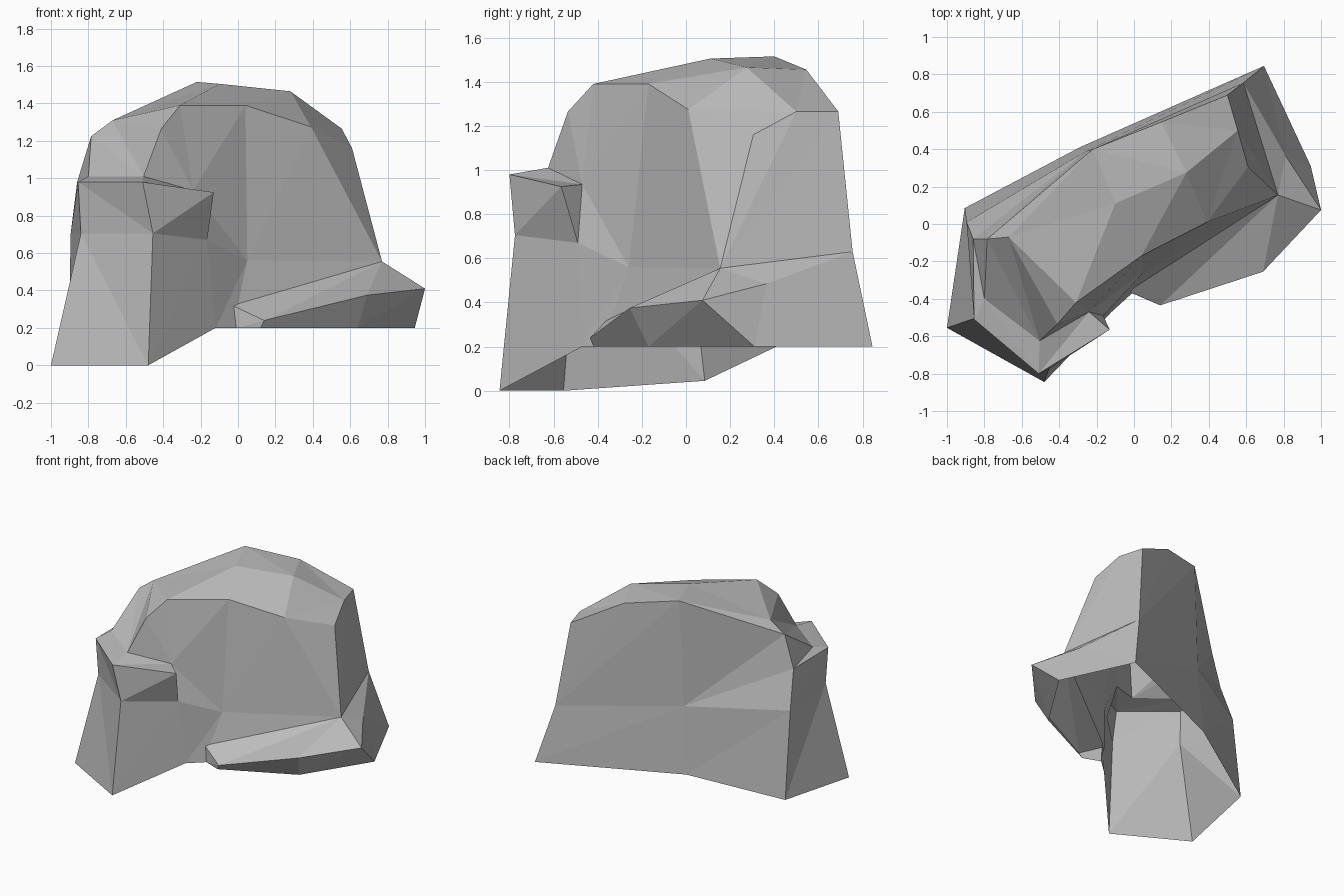
import bpy
import bmesh
from mathutils import Vector

start_cube = bpy.data.objects.get("Cube")
if start_cube:
    bpy.data.objects.remove(start_cube, do_unlink=True)

# One plain grey for the whole shell
grey = bpy.data.materials.new("plain_grey")
grey.use_nodes = True
grey_value = (0.5, 0.5, 0.5, 1)
grey.diffuse_color = grey_value
grey.node_tree.nodes["Principled BSDF"].inputs["Base Color"].default_value = grey_value

core = Vector((-0.1, 0.1, 0.2))


def add_triangle(bm, corners):
    """Add one facet that looks away from the core, skipping collapsed ones."""
    if len(set(corners)) < 3:
        return
    a, b, c = (Vector(p) for p in corners)
    outward = (a + b + c) / 3 - core
    if (b - a).cross(c - a).dot(outward) < 0:
        b, c = c, b
    bm.faces.new([bm.verts.new(p) for p in (a, b, c)])


def build_part(name, *strips):
    """Loft flat facets between pairs of lines; repeated points make fans."""
    bm = bmesh.new()
    for upper, lower in strips:
        for i in range(len(upper) - 1):
            add_triangle(bm, (upper[i], upper[i + 1], lower[i]))
            add_triangle(bm, (upper[i + 1], lower[i + 1], lower[i]))
    bmesh.ops.remove_doubles(bm, verts=bm.verts, dist=0.0001)
    mesh = bpy.data.meshes.new(name)
    bm.to_mesh(mesh)
    bm.free()
    mesh.materials.append(grey)
    part = bpy.data.objects.new(name, mesh)
    bpy.context.scene.collection.objects.link(part)


# Upright lines of the cheek guard, from hem to top
guard_rear = [(-0.905, 0.085, 0.045), (-0.895, 0.01, 0.7), (-0.86, -0.08, 0.98), (-0.785, -0.08, 1.225)]
guard_side = [(-1, -0.555, 0), (-0.84, -0.5, 0.705), (-0.855, -0.51, 0.98), (-0.8, -0.4, 1.01)]
guard_front = [(-0.48, -0.845, 0), (-0.455, -0.775, 0.705), (-0.51, -0.8, 0.98), (-0.505, -0.625, 1.01)]
guard_inner = [(-0.12, -0.47, 0.2), (-0.165, -0.49, 0.67), (-0.13, -0.565, 0.925), (-0.24, -0.47, 0.935)]

rear_hem, rear_waist, rear_brow, rear_top = guard_rear
inner_hem, inner_low, brow_tip, brow_root = guard_inner
side_top, front_top = guard_side[-1], guard_front[-1]

# Crown lines: front crease, ridge and rear crease
temple, fore, peak, slope, end_low = [
    (-0.41, -0.535, 1.265), (-0.31, -0.42, 1.39), (0.04, -0.17, 1.39),
    (0.39, 0.01, 1.275), (0.61, 0.305, 1.16)]
ridge_start, ridge_top, ridge_fall, ridge_end = [
    (-0.67, -0.07, 1.31), (-0.1, 0.11, 1.505), (0.28, 0.275, 1.465), (0.555, 0.5, 1.265)]
rear_peak, rear_slope, rear_end = [
    (-0.22, 0.4, 1.515), (0.145, 0.545, 1.455), (0.5, 0.69, 1.265)]

# Rear wall and front panel points
wall_corner, wall_mid = (0.585, 0.755, 0.63), (-0.255, 0.39, 0.71)
hem_corner, hem_mid = (0.695, 0.845, 0.2), (-0.29, 0.41, 0.2)
panel_low, brim_root = (0.05, -0.26, 0.56), (0.77, 0.155, 0.555)

# Brim edge and the hem under it
brim_edge = [(-0.03, -0.36, 0.32), (0.14, -0.435, 0.24), (0.69, -0.255, 0.375),
             (1, 0.075, 0.41), (0.81, 0.365, 0.485)]
brim_hem = [(-0.01, -0.37, 0.2), (0.12, -0.42, 0.2), (0.64, -0.17, 0.2), (0.945, 0.31, 0.2)]
brim_start, brim_end, brim_corner = brim_edge[0], brim_edge[-1], brim_hem[-1]

build_part(
    "cheek_guard",
    (guard_side, guard_rear),
    (guard_side, guard_front),
    (guard_inner, guard_front),
)

build_part(
    "crown",
    ([side_top, front_top, temple, fore, peak, slope, end_low],
     [rear_top, ridge_start, ridge_start, ridge_top, ridge_fall, ridge_end, ridge_end]),
    ([rear_top, ridge_start, ridge_top, ridge_fall, ridge_end],
     [rear_top, rear_peak, rear_peak, rear_slope, rear_end]),
)

build_part(
    "rear_wall",
    ([rear_end, rear_slope, rear_peak, rear_top, rear_brow, rear_waist],
     [wall_corner, wall_corner, wall_mid, wall_mid, wall_mid, wall_mid]),
    ([wall_corner, wall_mid, rear_waist], [hem_corner, hem_mid, rear_hem]),
)

build_part(
    "front_panel",
    ([front_top, temple, fore, peak, peak, slope, end_low],
     [brow_root, brow_root, brow_root, brow_root, panel_low, brim_root, brim_root]),
    ([brow_tip, brow_root, panel_low], [inner_low, inner_low, inner_low]),
    ([inner_low, panel_low, panel_low, brim_root],
     [inner_hem, brim_hem[0], brim_start, brim_start]),
)

build_part(
    "end_wall",
    ([end_low, ridge_end, rear_end], [brim_root, brim_root, wall_corner]),
    ([brim_root, wall_corner], [brim_end, hem_corner]),
    ([brim_end, hem_corner], [brim_corner, brim_corner]),
)

build_part(
    "brim",
    ([brim_root] * len(brim_edge), brim_edge),
    (brim_edge, brim_hem + [brim_corner]),
)
